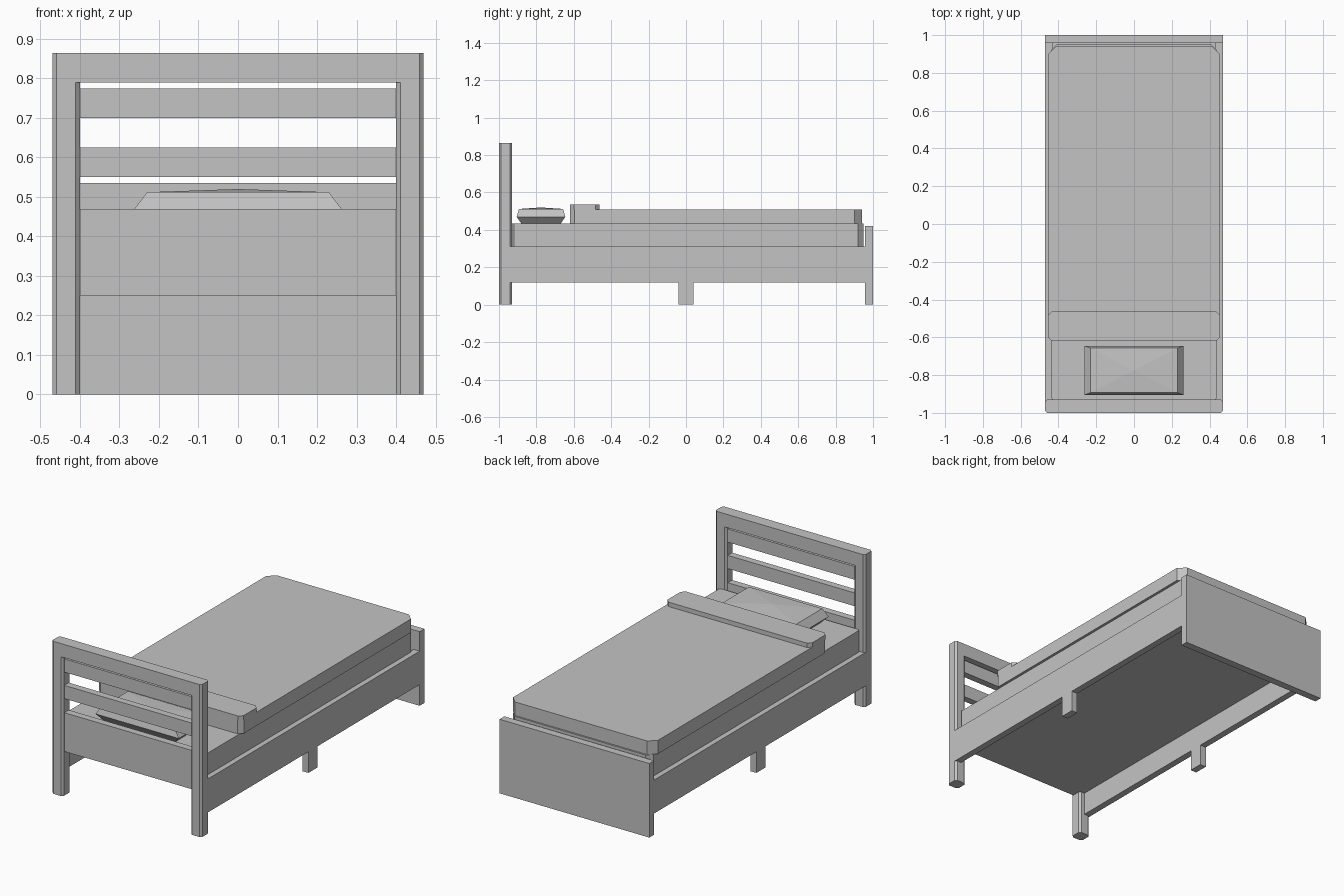
import bpy
import bmesh

if "Cube" in bpy.data.objects:
    bpy.data.objects.remove(bpy.data.objects["Cube"], do_unlink=True)

GREY = (0.55, 0.55, 0.55, 1)
grey = bpy.data.materials.new("plain_grey")
grey.use_nodes = True
grey.diffuse_color = GREY
grey.node_tree.nodes["Principled BSDF"].inputs["Base Color"].default_value = GREY


def finish(name, bm):
    bmesh.ops.recalc_face_normals(bm, faces=bm.faces)
    mesh = bpy.data.meshes.new(name)
    bm.to_mesh(mesh)
    bm.free()
    mesh.materials.append(grey)
    obj = bpy.data.objects.new(name, mesh)
    bpy.context.collection.objects.link(obj)
    return obj


def slab(name, x, y, z, head=0, foot=0):
    """Box between ranges; head / foot chamfer the upright corners at each y end."""
    (x0, x1), (y0, y1) = x, y
    outline = []
    for px, py, sx, sy, cut in ((x0, y0, 1, 1, head), (x1, y0, -1, 1, head),
                                (x1, y1, -1, -1, foot), (x0, y1, 1, -1, foot)):
        if cut:
            pair = [(px, py + sy * cut), (px + sx * cut, py)]
            outline += pair if sx == sy else pair[::-1]
        else:
            outline.append((px, py))
    bm = bmesh.new()
    base = bm.faces.new([bm.verts.new((px, py, z[0])) for px, py in outline])
    top = bmesh.ops.extrude_face_region(bm, geom=[base])["geom"]
    for v in top:
        if isinstance(v, bmesh.types.BMVert):
            v.co.z = z[1]
    # Extrusion keeps the base cap; only restore it if it is missing
    if not any(all(abs(v.co.z - z[0]) < 1e-5 for v in f.verts) for f in bm.faces):
        bm.faces.new([v for v in bm.verts if abs(v.co.z - z[0]) < 1e-5])
    return finish(name, bm)


# Headboard: chamfered posts, cap rail and slats
HEAD_Y = (-1, -0.93)
slab("headboard_cap", (-0.47, 0.47), HEAD_Y, (0.79, 0.865), 0.011, 0.011)
for i, z in enumerate(((0.70, 0.775), (0.55, 0.625), (0.395, 0.47), (0.25, 0.395))):
    slab("headboard_slat_%d" % (i + 1), (-0.405, 0.405), (-0.985, -0.945), z)

# Posts, side rails and middle legs on both sides
for side, s in (("left", 1), ("right", -1)):
    post_x = sorted((s * 0.40, s * 0.47))
    rail_x = sorted((s * 0.432, s * 0.47))
    slab(side + "_headboard_post", post_x, HEAD_Y, (0, 0.79), 0.011, 0.011)
    slab(side + "_side_rail", rail_x, (-0.96, 0.96), (0.12, 0.31))
    slab(side + "_middle_leg", rail_x, (-0.04, 0.04), (0, 0.12))

# Footboard and platform
slab("footboard", (-0.47, 0.47), (0.957, 1), (0, 0.42))
slab("platform", (-0.435, 0.435), (-0.95, 0.96), (0.25, 0.30))

# Bedding
slab("mattress", (-0.44, 0.44), (-0.93, 0.95), (0.30, 0.433), 0.01, 0.03)
slab("blanket", (-0.455, 0.455), (-0.62, 0.94), (0.433, 0.51), 0.025, 0.04)
slab("blanket_fold", (-0.455, 0.455), (-0.62, -0.463), (0.51, 0.535), 0.02, 0.02)

# Pillow: stacked rectangular rings closed by a shallow peak
PILLOW_Y = -0.775
bm = bmesh.new()
rings = []
for hx, hy, z in ((0.225, 0.105, 0.433), (0.262, 0.13, 0.47), (0.23, 0.118, 0.512)):
    rings.append([bm.verts.new((sx * hx, PILLOW_Y + sy * hy, z))
                  for sx, sy in ((-1, -1), (1, -1), (1, 1), (-1, 1))])
peak = bm.verts.new((0, PILLOW_Y, 0.52))
bm.faces.new(rings[0])
for i in range(4):
    j = (i + 1) % 4
    for low, high in zip(rings, rings[1:]):
        bm.faces.new((low[i], low[j], high[j], high[i]))
    bm.faces.new((rings[-1][i], rings[-1][j], peak))
finish("pillow", bm)
